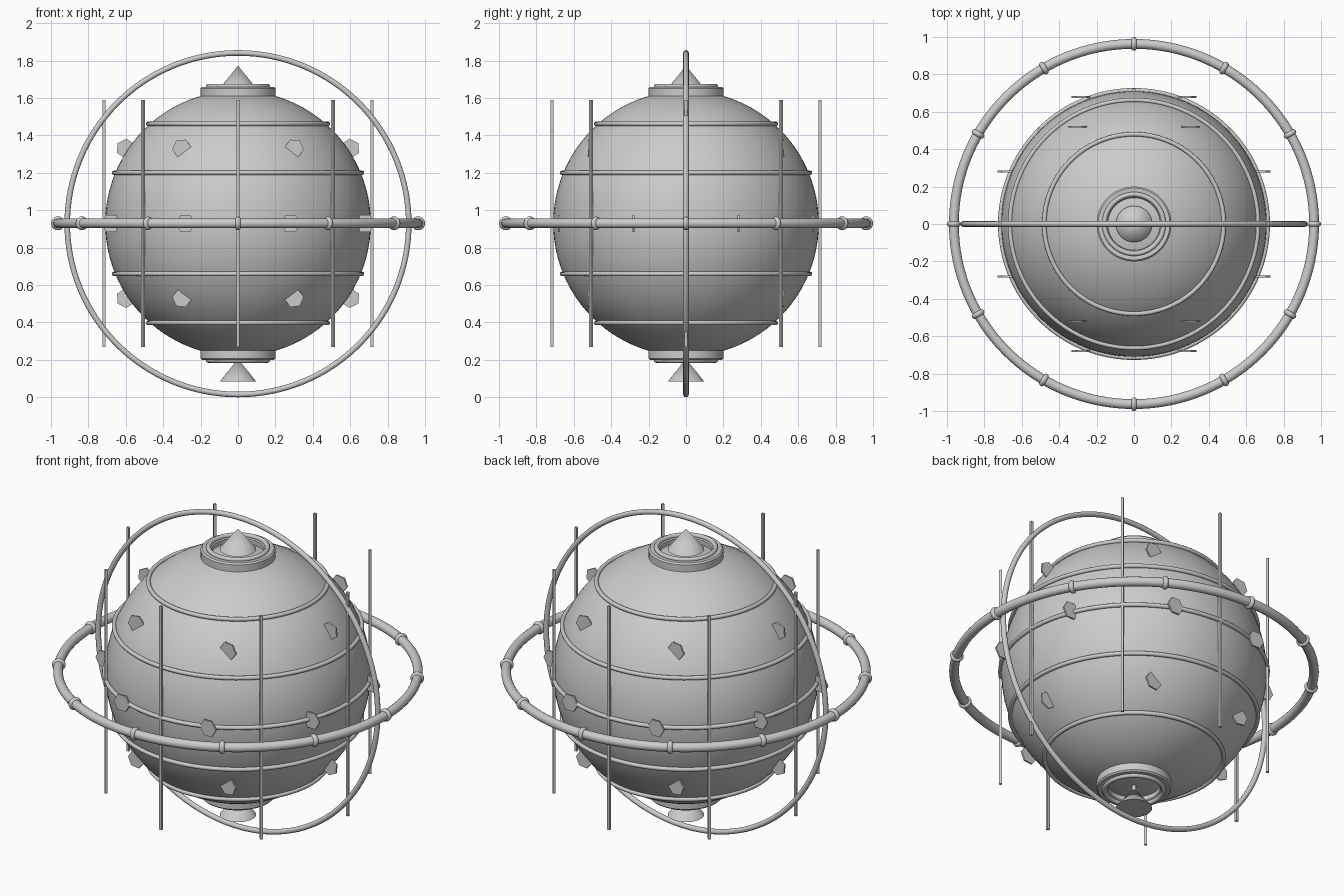
import bpy, math
from mathutils import Vector

if "Cube" in bpy.data.objects:
    bpy.data.objects.remove(bpy.data.objects["Cube"])

C = 0.93          # height of the sphere centre


def smooth(ob, name, angle=40):
    ob.name = name
    bpy.ops.object.shade_smooth_by_angle(angle=math.radians(angle))
    return ob


def torus(name, major, minor, loc, rot=(0, 0, 0), seg=96, sides=12):
    bpy.ops.mesh.primitive_torus_add(major_radius=major, minor_radius=minor,
                                     major_segments=seg, minor_segments=sides,
                                     location=loc, rotation=rot)
    return smooth(bpy.context.object, name, 60)


def lathe(name, profile, seg=64):
    """Closed profile of (radius, z) spun around the z axis."""
    verts, faces, n = [], [], len(profile)
    for i in range(seg):
        a = 2 * math.pi * i / seg
        verts += [(r * math.cos(a), r * math.sin(a), z) for r, z in profile]
    for i in range(seg):
        for j in range(n):
            k, m = (i + 1) % seg, (j + 1) % n
            faces.append((i * n + j, k * n + j, k * n + m, i * n + m))
    me = bpy.data.meshes.new(name)
    me.from_pydata(verts, [], faces)
    ob = bpy.data.objects.new(name, me)
    bpy.context.collection.objects.link(ob)
    bpy.ops.object.select_all(action='DESELECT')
    ob.select_set(True)
    bpy.context.view_layer.objects.active = ob
    return smooth(ob, name)


# main spherical hull
bpy.ops.mesh.primitive_uv_sphere_add(segments=96, ring_count=48, radius=0.71,
                                     location=(0, 0, C))
smooth(bpy.context.object, "hull_sphere")

# seam rings lying on the hull
for dz, r in ((-0.532, 0.48), (-0.27, 0.663), (0, 0.715), (0.27, 0.663), (0.532, 0.48)):
    torus("hull_seam_ring", r, 0.012, (0, 0, C + dz))

# large horizontal ring with twelve collars
torus("equator_ring", 0.963, 0.026, (0, 0, C), seg=128, sides=16)
for i in range(12):
    a = i * math.pi / 6
    torus("equator_ring_collar", 0.022, 0.015,
          (0.963 * math.cos(a), 0.963 * math.sin(a), C),
          (math.pi / 2, 0, a), seg=20, sides=10)

# upright ring in the front plane
torus("upright_ring", 0.913, 0.015, (0, 0, 0.928), (math.pi / 2, 0, 0), seg=128)

# eight square vertical rods
for i in range(8):
    a = i * math.pi / 4
    bpy.ops.mesh.primitive_cube_add(size=1, rotation=(0, 0, a),
                                    location=(0.717 * math.cos(a), 0.717 * math.sin(a), C))
    bpy.context.object.scale = (0.015, 0.015, 1.32)
    bpy.context.object.name = "vertical_rod"

# thin six-sided plates, all parallel to the front plane
for count, start, dist, dz in ((6, 0, 0.6, 0.4), (8, math.pi / 8, 0.735, 0), (6, 0, 0.6, -0.4)):
    for i in range(count):
        a = start + 2 * math.pi * i / count
        p = Vector((dist * math.cos(a), dist * math.sin(a), dz))
        t = math.atan2(p.z, p.x)
        pts = [(0.052 * math.cos(t + k * math.pi / 3), s, 0.052 * math.sin(t + k * math.pi / 3))
               for s in (-0.005, 0.005) for k in range(6)]
        faces = [tuple(range(6)), tuple(range(11, 5, -1))]
        faces += [(k, k + 6, (k + 1) % 6 + 6, (k + 1) % 6) for k in range(6)]
        me = bpy.data.meshes.new("surface_plate")
        me.from_pydata(pts, [], faces)
        ob = bpy.data.objects.new("surface_plate", me)
        ob.location = p + Vector((0, 0, C))
        bpy.context.collection.objects.link(ob)

# pole collars with a thin lip ring, top and bottom
for s, side in ((1, "top"), (-1, "bottom")):
    prof = [(0.14, 0.66), (0.2, 0.66), (0.2, 0.722), (0.192, 0.73), (0.15, 0.73), (0.14, 0.722)]
    prof = [(r, C + s * z) for r, z in prof]
    lathe(side + "_collar", prof if s > 0 else prof[::-1])
    torus(side + "_lip_ring", 0.158, 0.013, (0, 0, C + s * 0.733), seg=64)

# pole cones, both pointing up
for name, z in (("top_cone", 1.713), ("bottom_nozzle", 0.145)):
    bpy.ops.mesh.primitive_cone_add(vertices=48, radius1=0.097, radius2=0,
                                    depth=0.12, location=(0, 0, z))
    smooth(bpy.context.object, name)
# short stem joining the nozzle to the hull
bpy.ops.mesh.primitive_cylinder_add(vertices=24, radius=0.012, depth=0.06, location=(0, 0, 0.21))
smooth(bpy.context.object, "nozzle_stem")
